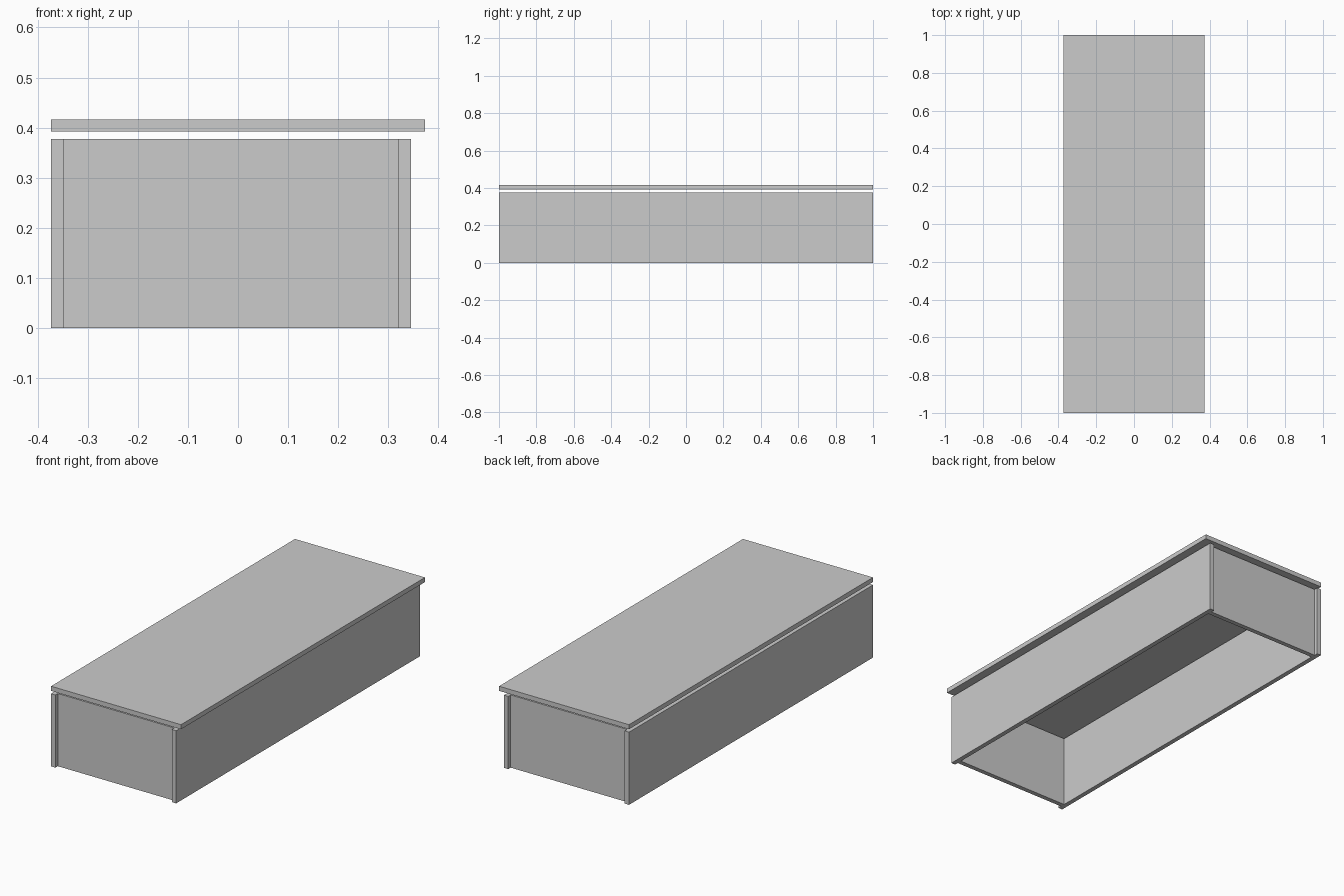
import bpy

if "Cube" in bpy.data.objects:
    bpy.data.objects.remove(bpy.data.objects["Cube"])

BOARD = 0.0245   # board thickness
WALL_H = 0.377   # height of the box walls
LEFT, RIGHT = -0.373, 0.345


def board(name, lo, hi):
    """Axis-aligned board between two corners."""
    centre = [(a + b) / 2 for a, b in zip(lo, hi)]
    size = [b - a for a, b in zip(lo, hi)]
    bpy.ops.mesh.primitive_cube_add(size=1, location=centre)
    ob = bpy.context.object
    ob.name = name
    ob.scale = size
    bpy.ops.object.transform_apply(location=False, rotation=False, scale=True)
    return ob


# Long side walls
board("left_wall", (LEFT, -1, 0), (LEFT + BOARD, 1, WALL_H))
board("right_wall", (RIGHT - BOARD, -1, 0), (RIGHT, 1, WALL_H))

# End walls, slightly recessed between the side walls
INSET = 0.02
for name, s in (("front_wall", -1), ("back_wall", 1)):
    y0, y1 = sorted((s * (1 - INSET), s * (1 - INSET - BOARD)))
    board(name, (LEFT + BOARD, y0, 0), (RIGHT - BOARD, y1, WALL_H))

# Lid floating just above the box, overhanging the right wall
board("lid", (-0.373, -1, 0.392), (0.373, 1, 0.416))
